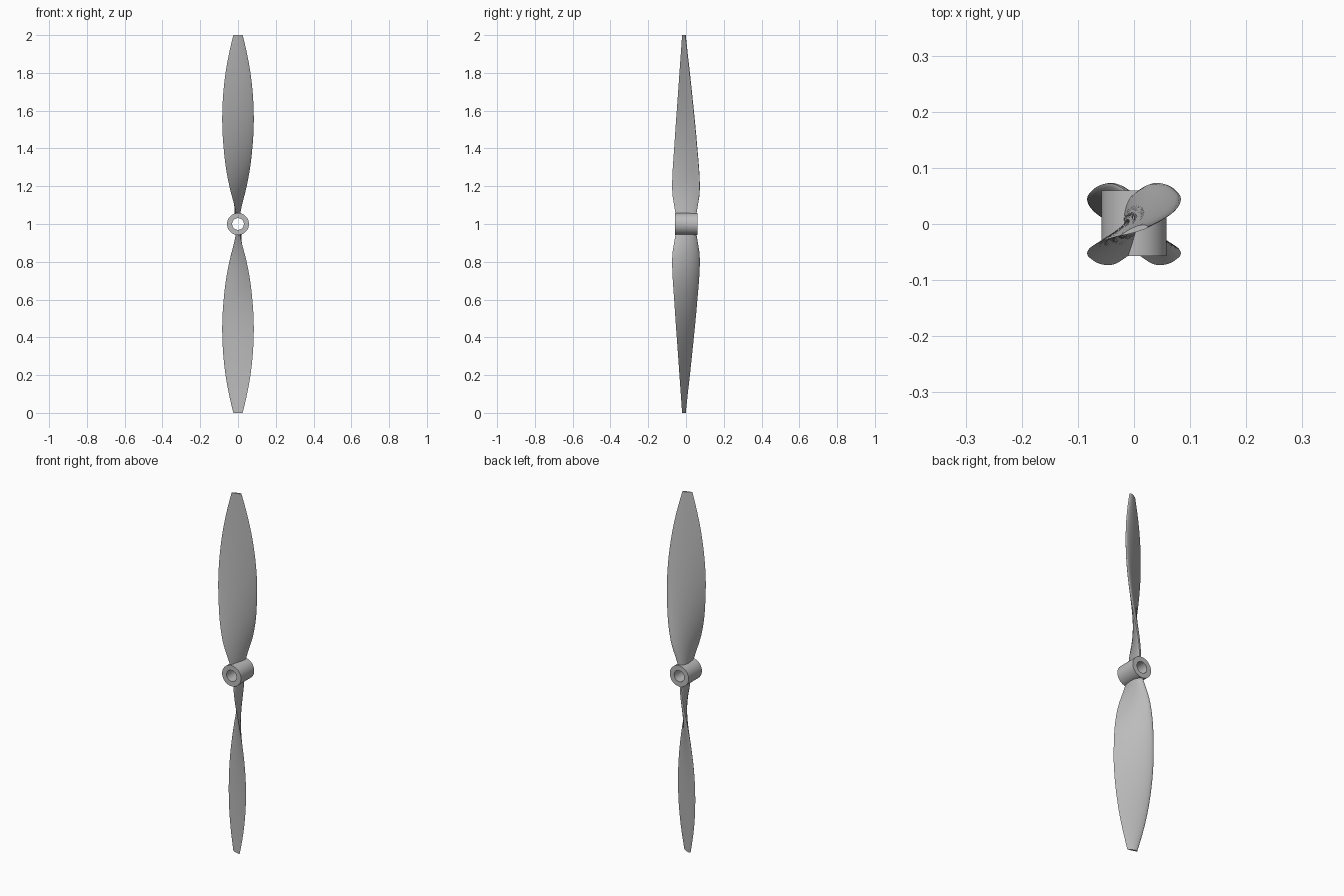
import bpy, bmesh, math
from mathutils import Matrix, Vector

if "Cube" in bpy.data.objects:
    bpy.data.objects.remove(bpy.data.objects["Cube"])

grey = bpy.data.materials.new("plain grey")
grey.use_nodes = True
grey.diffuse_color = (0.5, 0.5, 0.5, 1)
grey.node_tree.nodes["Principled BSDF"].inputs["Base Color"].default_value = (0.5, 0.5, 0.5, 1)

CENTRE = Vector((0, 0, 1))
PITCH = 0.32          # tangent of blade angle times radius
SIDES = 32
# radius along the blade and half chord
STATIONS = [(0.045, 0.054), (0.1, 0.066), (0.15, 0.078), (0.2, 0.086), (0.3, 0.094),
            (0.4, 0.097), (0.5, 0.098), (0.6, 0.094), (0.7, 0.085), (0.8, 0.071),
            (0.9, 0.051), (1.0, 0.026)]


def finish(bm, name):
    bmesh.ops.recalc_face_normals(bm, faces=bm.faces)
    mesh = bpy.data.meshes.new(name)
    bm.to_mesh(mesh)
    bm.free()
    mesh.materials.append(grey)
    obj = bpy.data.objects.new(name, mesh)
    bpy.context.collection.objects.link(obj)
    bpy.ops.object.select_all(action='DESELECT')
    obj.select_set(True)
    bpy.context.view_layer.objects.active = obj
    bpy.ops.object.shade_smooth_by_angle(angle=math.radians(35))
    return obj


def half_chord(r):
    """Smooth (Catmull-Rom) interpolation of the chord stations."""
    last = len(STATIONS) - 1
    i = max(k for k in range(last) if STATIONS[k][0] <= r + 1e-9)
    (r0, c0), (r1, c1) = STATIONS[i], STATIONS[i + 1]

    def slope(k):
        a, b = STATIONS[max(k - 1, 0)], STATIONS[min(k + 1, last)]
        return (b[1] - a[1]) / (b[0] - a[0])
    h = r1 - r0
    t = (r - r0) / h
    return ((1 + 2 * t) * (1 - t) ** 2 * c0 + t * (1 - t) ** 2 * h * slope(i)
            + t * t * (3 - 2 * t) * c1 + t * t * (t - 1) * h * slope(i + 1))


def blade_section(r):
    """Twisted wing section, nearly flat in front and rounded behind."""
    angle = math.atan(PITCH / r)
    chord = half_chord(r)
    thick = 0.027 - 0.017 * r
    ring = []
    for k in range(SIDES):
        phi = 2 * math.pi * k / SIDES
        s = (1 - math.cos(phi)) / 2          # 0 leading edge, 1 trailing edge
        bulge = 2.6 * math.sqrt(s) * (1 - s) * thick
        n = bulge * (0.75 if phi < math.pi else -0.25)
        u = chord * (1 - 2 * s)
        ring.append(Vector((u * math.cos(angle) - n * math.sin(angle),
                            u * math.sin(angle) + n * math.cos(angle) - 0.013 * r * r, r)))
    return ring


def build_blade(name, turn):
    bm = bmesh.new()
    steps = 40
    r0 = STATIONS[0][0]
    rings = []
    for j in range(steps + 1):
        r = r0 + (1 - r0) * j / steps
        rings.append([bm.verts.new(p) for p in blade_section(r)])
    for a, b in zip(rings, rings[1:]):
        for k in range(SIDES):
            m = (k + 1) % SIDES
            bm.faces.new((a[k], a[m], b[m], b[k]))
    bm.faces.new(rings[0])
    bm.faces.new(rings[-1])
    bm.transform(Matrix.Translation(CENTRE) @ Matrix.Rotation(turn, 4, 'Y'))
    return finish(bm, name)


# Hub: a tube along y, spun from a rectangular profile
bm = bmesh.new()
corners = [(0.031, -0.057), (0.058, -0.057), (0.058, 0.06), (0.031, 0.06)]
verts = [bm.verts.new((x, y, 0)) for x, y in corners]
edges = [bm.edges.new((verts[i], verts[(i + 1) % 4])) for i in range(4)]
bmesh.ops.spin(bm, geom=verts + edges, axis=(0, 1, 0), cent=(0, 0, 0),
               angle=2 * math.pi, steps=48)
bmesh.ops.remove_doubles(bm, verts=bm.verts, dist=1e-5)
bm.transform(Matrix.Translation(CENTRE))
finish(bm, "hub")

# Two blades, half a turn apart around the hub axis
build_blade("upper_blade", 0)
build_blade("lower_blade", math.pi)
